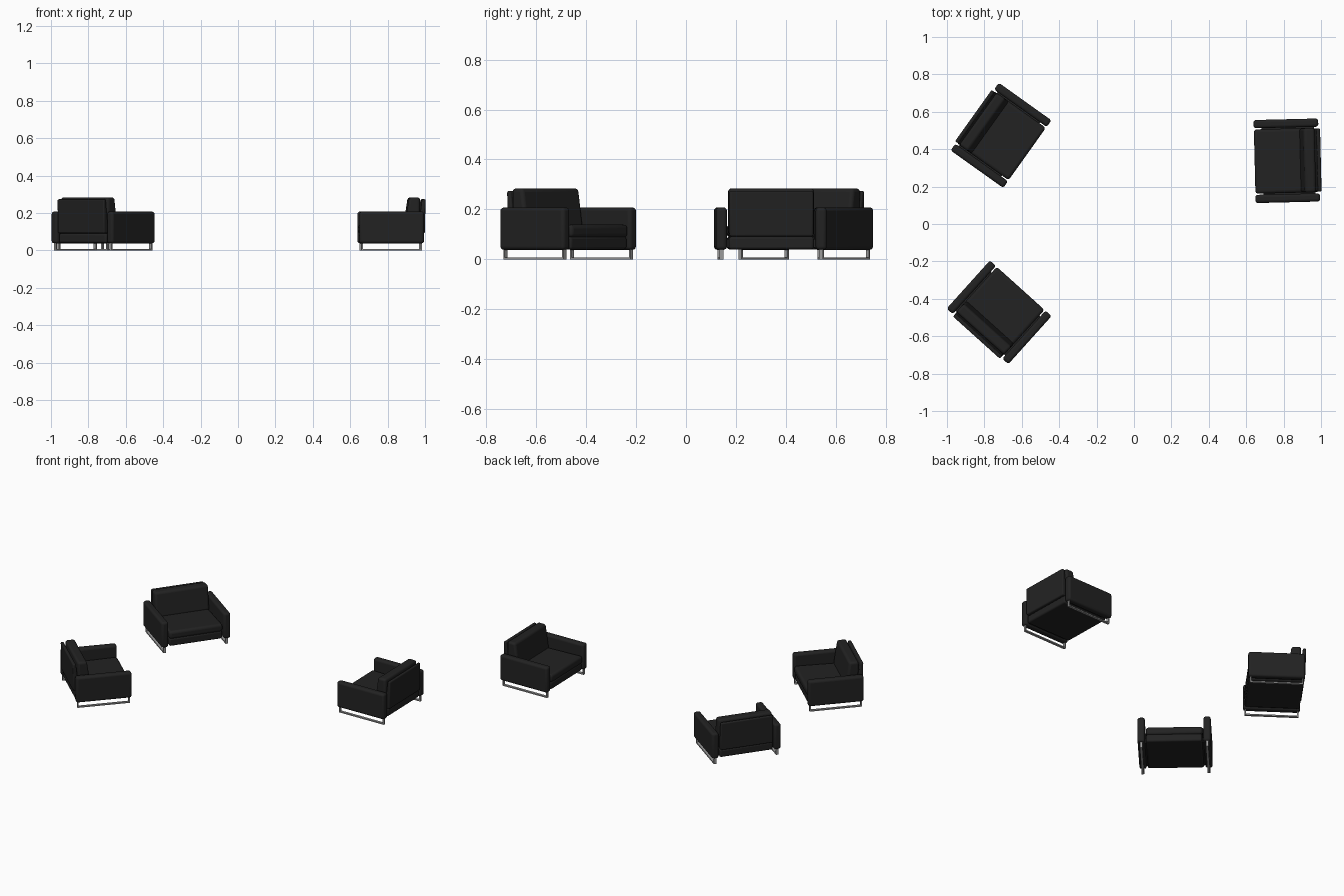
import bpy, bmesh, math
from mathutils import Matrix

if "Cube" in bpy.data.objects:
    bpy.data.objects.remove(bpy.data.objects["Cube"])


def material(name, value):
    m = bpy.data.materials.new(name)
    m.diffuse_color = (value, value, value, 1)
    m.use_nodes = True
    m.node_tree.nodes["Principled BSDF"].inputs["Base Color"].default_value = m.diffuse_color
    return m


BLACK = material("black_upholstery", 0.016)
STEEL = material("brushed_steel", 0.33)


def slab(profile, x0, x1):
    """Extrude a side profile of (y, z) points across x."""
    bm = bmesh.new()
    face = bm.faces.new([bm.verts.new((x0, y, z)) for y, z in profile])
    out = bmesh.ops.extrude_face_region(bm, geom=[face])
    verts = [v for v in out["geom"] if isinstance(v, bmesh.types.BMVert)]
    bmesh.ops.translate(bm, verts=verts, vec=(x1 - x0, 0, 0))
    bmesh.ops.recalc_face_normals(bm, faces=bm.faces)
    return bm


def rect(y0, y1, z0, z1):
    return [(y0, z0), (y1, z0), (y1, z1), (y0, z1)]


def part(name, profile, x0, x1, mat, place, bevel=0.0, segments=3):
    bm = slab(profile, x0, x1)
    me = bpy.data.meshes.new(name)
    bm.to_mesh(me)
    bm.free()
    me.materials.append(mat)
    ob = bpy.data.objects.new(name, me)
    bpy.context.collection.objects.link(ob)
    ob.matrix_world = place
    if bevel:
        mod = ob.modifiers.new("rounding", "BEVEL")
        mod.width, mod.segments = bevel, segments
        bpy.ops.object.select_all(action="DESELECT")
        ob.select_set(True)
        bpy.context.view_layer.objects.active = ob
        bpy.ops.object.shade_smooth_by_angle(angle=math.radians(40))
    return ob


def armchair(tag, x, y, facing):
    """Armchair modelled facing -y, then turned towards the given angle."""
    place = Matrix.Translation((x, y, 0)) @ Matrix.Rotation(math.radians(facing + 90), 4, "Z")

    def add(name, *args, **kw):
        part(f"{tag}_{name}", *args, place, **kw)

    # upholstered body
    add("base", rect(-0.166, 0.168, 0.04, 0.091), -0.17, 0.17, BLACK, bevel=0.01)
    add("side_joint", rect(-0.13, 0.15, 0.048, 0.082), -0.18, 0.18, BLACK)
    add("seat_cushion", [(-0.172, 0.088), (0.12, 0.088), (0.12, 0.132), (-0.172, 0.139)],
        -0.172, 0.172, BLACK, bevel=0.016, segments=4)
    add("back_cushion", [(0.07, 0.125), (0.15, 0.092), (0.152, 0.284), (0.094, 0.284)],
        -0.172, 0.172, BLACK, bevel=0.014, segments=4)
    add("back_panel", [(0.14, 0.092), (0.178, 0.092), (0.182, 0.274), (0.163, 0.274)],
        -0.168, 0.168, BLACK, bevel=0.007)

    # arms and steel sled legs on both sides
    for side, s in (("left", -1), ("right", 1)):
        c = 0.2 * s
        add(side + "_arm", rect(-0.173, 0.173, 0.038, 0.208), c - 0.022, c + 0.022, BLACK, bevel=0.014, segments=4)
        add(side + "_runner", rect(-0.163, 0.163, 0, 0.008), c - 0.008, c + 0.008, STEEL)
        for end, e in (("front", -1), ("back", 1)):
            add(f"{side}_{end}_leg", rect(e * 0.159 - 0.004, e * 0.159 + 0.004, 0.008, 0.045),
                c - 0.008, c + 0.008, STEEL)


armchair("right_chair", 0.817, 0.338, 181.4)
armchair("back_left_chair", -0.711, 0.474, -35.5)
armchair("front_left_chair", -0.721, -0.472, 48)
